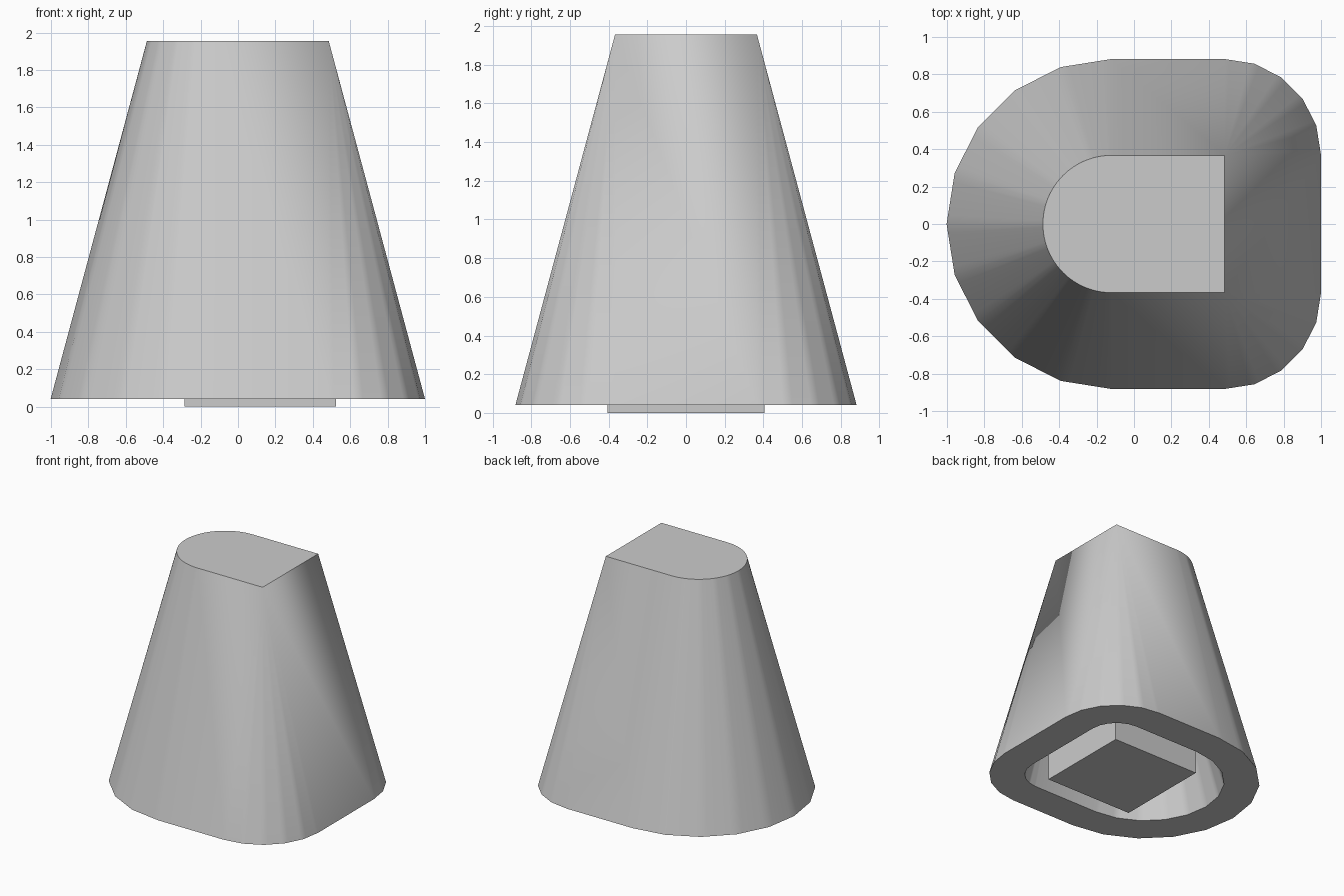
import bpy
import bmesh
from math import sin, cos, pi, radians
from mathutils import Vector

cube = bpy.data.objects.get("Cube")
if cube:
    bpy.data.objects.remove(cube, do_unlink=True)

grey = bpy.data.materials.new("light_grey")
grey.use_nodes = True
colour = (0.6, 0.6, 0.6, 1)
grey.diffuse_color = colour
grey.node_tree.nodes["Principled BSDF"].inputs["Base Color"].default_value = colour

SIDES = 5   # facets in each quarter turn of the base outline
FINE = 6    # subdivisions per facet, for the rounder top outline
CORE = [(0.485, -0.367, 0), (0.485, 0.367, 0), (-0.12, 0, 0.367)]


def finish(bm, name):
    bmesh.ops.recalc_face_normals(bm, faces=bm.faces)
    mesh = bpy.data.meshes.new(name)
    bm.to_mesh(mesh)
    bm.free()
    mesh.materials.append(grey)
    obj = bpy.data.objects.new(name, mesh)
    bpy.context.collection.objects.link(obj)
    return obj


def outline(offset, z, coarse):
    """D-shaped outline grown outwards by offset, with faceted or true arcs."""
    points = []
    for (cx, cy, r), start, quarters in zip(CORE, (-pi / 2, 0, pi / 2), (1, 1, 2)):
        def on_arc(step):
            a = start + step * pi / 2 / SIDES
            return Vector((cx + (r + offset) * cos(a), cy + (r + offset) * sin(a), z))
        for i in range(SIDES * quarters * FINE + 1):
            k, f = divmod(i, FINE)
            if coarse and f:
                points.append(on_arc(k).lerp(on_arc(k + 1), f / FINE))
            else:
                points.append(on_arc(i / FINE))
    return points


# Tapered hollow body: top, outer rim, inner rim, cavity ceiling
bm = bmesh.new()
rings = [[bm.verts.new(p) for p in outline(*spec)] for spec in
         ((0, 1.955, False), (0.515, 0.04, True), (0.24, 0.04, True), (0.065, 0.67, True))]
for a, b in zip(rings, rings[1:]):
    for i in range(len(a)):
        j = (i + 1) % len(a)
        bm.faces.new((a[i], a[j], b[j], b[i]))
bm.faces.new(rings[0])
bm.faces.new(rings[-1])
bmesh.ops.remove_doubles(bm, verts=bm.verts, dist=0.0005)
body = finish(bm, "tapered_body")
bpy.ops.object.select_all(action="DESELECT")
body.select_set(True)
bpy.context.view_layer.objects.active = body
bpy.ops.object.shade_smooth_by_angle(angle=radians(30))

# Square peg standing inside the cavity
bm = bmesh.new()
bmesh.ops.create_cube(bm, size=1)
bmesh.ops.scale(bm, vec=(0.81, 0.81, 0.67), verts=bm.verts)
bmesh.ops.translate(bm, vec=(0.12, 0, 0.335), verts=bm.verts)
finish(bm, "square_peg")
